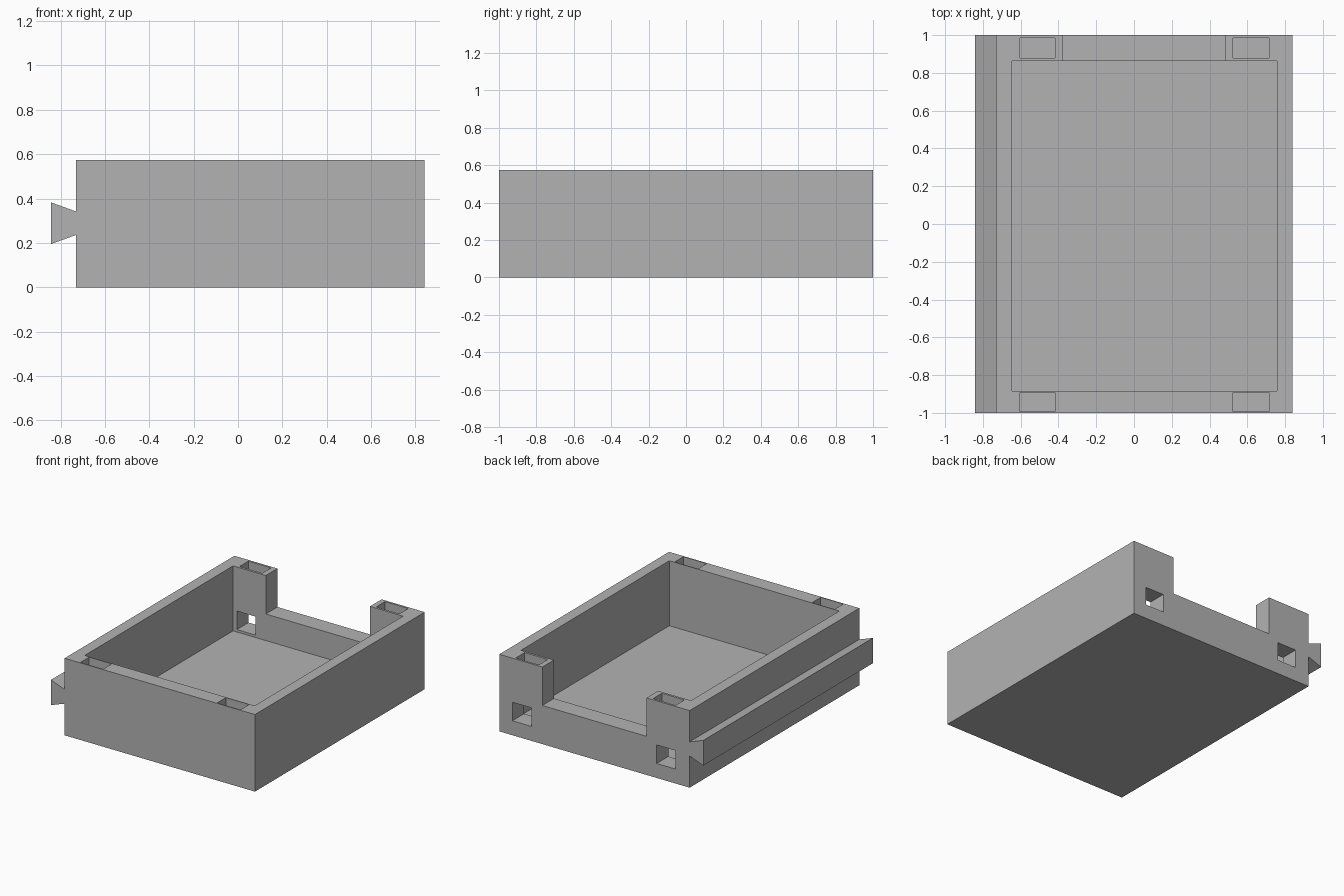
import bpy
import bmesh

cube = bpy.data.objects.get("Cube")
if cube:
    bpy.data.objects.remove(cube, do_unlink=True)

grey = bpy.data.materials.new("plain grey")
grey.use_nodes = True
colour = (0.45, 0.45, 0.45, 1)
grey.diffuse_color = colour
grey.node_tree.nodes["Principled BSDF"].inputs["Base Color"].default_value = colour

HEIGHT = 0.575
ABOVE = 0.7  # cutters reach past the rim


def extrude_profile(name, points, y0, y1):
    """Extrude an x-z outline along y into a closed solid."""
    bm = bmesh.new()
    face = bm.faces.new([bm.verts.new((x, y0, z)) for x, z in points])
    ext = bmesh.ops.extrude_face_region(bm, geom=[face])
    moved = [v for v in ext["geom"] if isinstance(v, bmesh.types.BMVert)]
    bmesh.ops.translate(bm, verts=moved, vec=(0, y1 - y0, 0))
    bmesh.ops.recalc_face_normals(bm, faces=bm.faces)
    mesh = bpy.data.meshes.new(name)
    bm.to_mesh(mesh)
    bm.free()
    mesh.materials.append(grey)
    obj = bpy.data.objects.new(name, mesh)
    bpy.context.collection.objects.link(obj)
    return obj


def cut(target, name, x, y, z):
    """Subtract a box given by its x, y and z ranges."""
    outline = [(x[0], z[0]), (x[1], z[0]), (x[1], z[1]), (x[0], z[1])]
    cutter = extrude_profile(name, outline, *y)
    mod = target.modifiers.new(name, "BOOLEAN")
    mod.operation = "DIFFERENCE"
    mod.solver = "EXACT"
    mod.object = cutter
    bpy.context.view_layer.objects.active = target
    bpy.ops.object.modifier_apply(modifier=name)
    bpy.data.objects.remove(cutter, do_unlink=True)


# Tray body with the dovetail rail along its right side
tray = extrude_profile("tray_with_dovetail_rail", [
    (-0.73, 0), (0.84, 0), (0.84, HEIGHT), (-0.73, HEIGHT),
    (-0.73, 0.342), (-0.843, 0.383), (-0.843, 0.195), (-0.73, 0.236),
], -1, 1)

# Main cavity and the low opening in the back wall
cut(tray, "cavity", (-0.645, 0.757), (-0.885, 0.863), (0.09, ABOVE))
cut(tray, "back_opening", (-0.375, 0.485), (0.8, 1.1), (0.288, ABOVE))

# Pockets in the rim at the four corners
for x in ((-0.604, -0.417), (0.524, 0.716)):
    for y in ((-0.992, -0.891), (0.88, 0.984)):
        cut(tray, "rim_pocket", x, y, (HEIGHT - 0.1, ABOVE))

# Square holes through the back wall
for x in ((-0.614, -0.458), (0.576, 0.732)):
    cut(tray, "back_hole", x, (0.8, 1.1), (0.108, 0.246))
